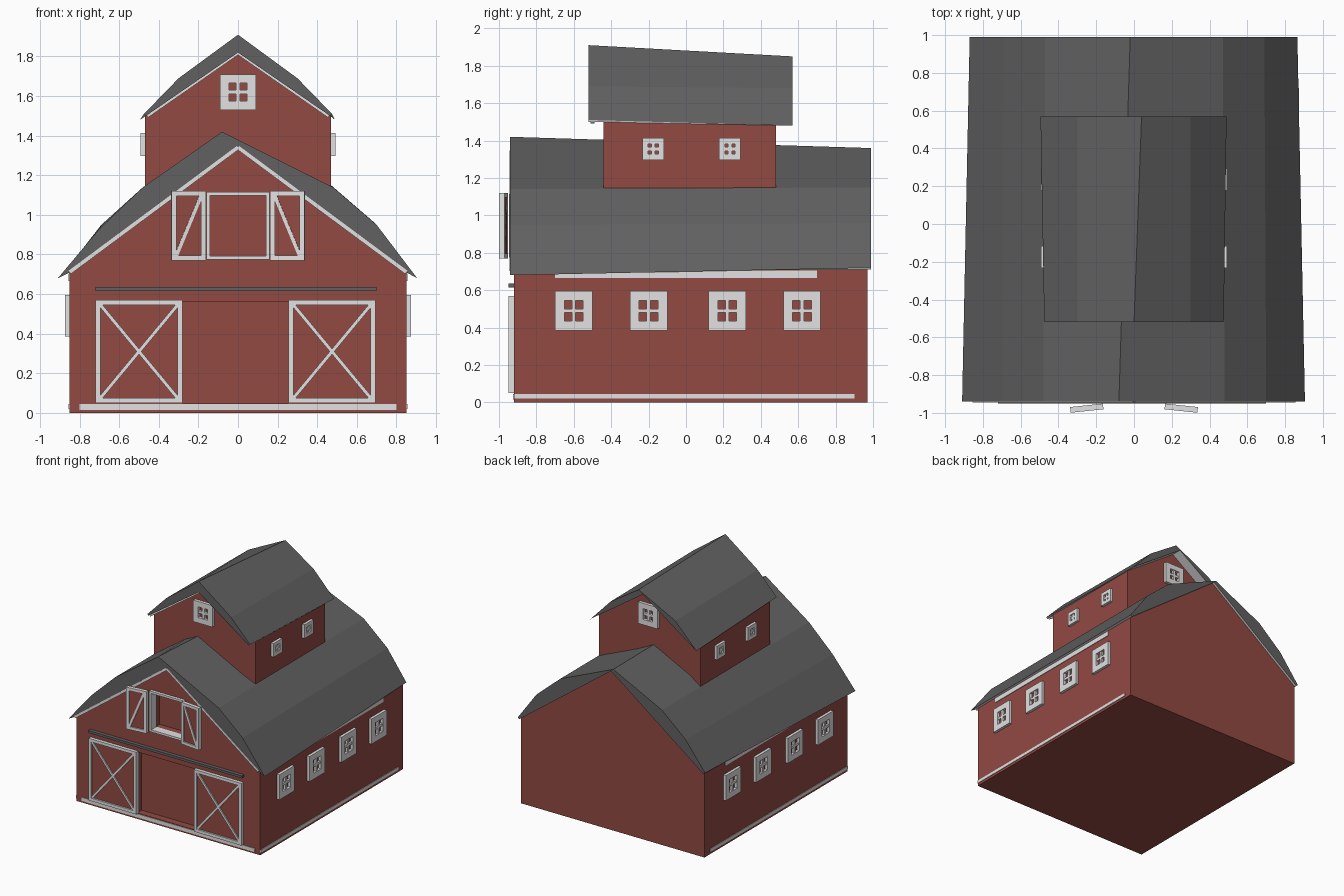
import bpy, bmesh
from math import radians, atan2, hypot
from mathutils import Matrix, Vector

cube = bpy.data.objects.get("Cube")
if cube:
    bpy.data.objects.remove(cube, do_unlink=True)


def material(name, rgb):
    m = bpy.data.materials.new(name)
    m.use_nodes = True
    m.diffuse_color = (*rgb, 1)
    bsdf = m.node_tree.nodes["Principled BSDF"]
    bsdf.inputs["Base Color"].default_value = (*rgb, 1)
    bsdf.inputs["Roughness"].default_value = 0.9
    return m


RED = material("barn red", (0.29, 0.068, 0.055))
GREY = material("roof grey", (0.12, 0.12, 0.12))
TRIM = material("pale trim", (0.76, 0.76, 0.76))


def finish(name, bm, *mats):
    bmesh.ops.recalc_face_normals(bm, faces=bm.faces)
    mesh = bpy.data.meshes.new(name)
    bm.to_mesh(mesh)
    bm.free()
    for m in mats:
        mesh.materials.append(m)
    ob = bpy.data.objects.new(name, mesh)
    bpy.context.scene.collection.objects.link(ob)
    return ob


def add_box(bm, centre, size, turn=0.0, slot=0):
    mat = (Matrix.Translation(centre) @ Matrix.Rotation(turn, 4, 'Y')
           @ Matrix.Diagonal((*size, 1)))
    made = bmesh.ops.create_cube(bm, size=1, matrix=mat)
    for f in {f for v in made["verts"] for f in v.link_faces}:
        f.material_index = slot


def box(name, low, high, mat):
    bm = bmesh.new()
    low, high = Vector(low), Vector(high)
    add_box(bm, (low + high) / 2, high - low)
    return finish(name, bm, mat)


def loft(name, front, back, y0, y1, *mats):
    """Solid between a front and a back outline of (x, z) points."""
    bm = bmesh.new()
    a = [bm.verts.new((x, y0, z)) for x, z in front]
    b = [bm.verts.new((x, y1, z)) for x, z in back]
    bm.faces.new(a)
    bm.faces.new(b[::-1])
    for i in range(len(a)):
        j = (i + 1) % len(a)
        bm.faces.new((a[i], b[i], b[j], a[j]))
    return finish(name, bm, *mats)


def house(name, w, base, eave, peak, y0, y1):
    pts = [(-w, base), (w, base), (w, eave), (0, peak), (-w, eave)]
    return loft(name, pts, pts, y0, y1, RED)


def roof(name, front, back, y0, y1, inner):
    """Bowed roof with pale soffits on its underside."""
    ob = loft(name, front + inner, back + inner, y0, y1, GREY, TRIM)
    for p in ob.data.polygons:
        if p.normal.z < -0.3:
            p.material_index = 1
    return ob


def panel(name, w, h, border, depth, place, braces="", backed=False):
    """Framed panel in its own xz plane, with braces and a red board."""
    bm = bmesh.new()
    for s in (-1, 1):
        add_box(bm, (s * (w - border) / 2, 0, 0), (border, depth, h))
        add_box(bm, (0, 0, s * (h - border) / 2), (w - 2 * border, depth, border))
    iw, ih = w - 2 * border, h - 2 * border
    angle = atan2(ih, iw)
    for b in braces:
        if b in "/\\":
            add_box(bm, (0, 0, 0), (hypot(iw, ih), depth * 0.8, 0.018),
                    -angle if b == "/" else angle)
        elif b == "+":
            add_box(bm, (0, 0, 0), (iw, depth * 0.7, 0.02))
            add_box(bm, (0, 0, 0), (0.02, depth * 0.7, ih))
    if backed:
        add_box(bm, (0, depth * 0.1, 0), (iw, depth * 0.5, ih), slot=1)
    ob = finish(name, bm, TRIM, RED)
    ob.matrix_world = place
    return ob


def at(x, y, z, turn=0):
    return Matrix.Translation((x, y, z)) @ Matrix.Rotation(radians(turn), 4, 'Z')


def cut(target, low, high):
    cutter = box("cutter", low, high, RED)
    cutter.hide_render = True
    mod = target.modifiers.new("opening", 'BOOLEAN')
    mod.operation, mod.solver, mod.object = 'DIFFERENCE', 'EXACT', cutter
    bpy.context.view_layer.objects.active = target
    bpy.ops.object.modifier_apply(modifier=mod.name)
    bpy.data.objects.remove(cutter, do_unlink=True)


# Main hall with a doorway and a hayloft opening
hall = house("main_hall", 0.85, 0, 0.71, 1.345, -0.92, 0.97)
cut(hall, (-0.29, -1, 0.05), (0.26, -0.86, 0.56))
cut(hall, (-0.15, -1, 0.79), (0.15, -0.82, 1.1))

# Main roof, with the ridge drifting towards the back
roof("main_roof",
     [(0.905, 0.68), (0.7, 0.95), (0.48, 1.14), (-0.08, 1.42),
      (-0.48, 1.14), (-0.7, 0.93), (-0.91, 0.68)],
     [(0.865, 0.72), (0.69, 0.96), (0.47, 1.15), (-0.02, 1.36),
      (-0.47, 1.14), (-0.69, 0.95), (-0.87, 0.72)],
     -0.94, 0.99, [(-0.85, 0.71), (0, 1.34), (0.85, 0.71)])

# Upper loft house and its roof
house("upper_house", 0.47, 1.12, 1.5, 1.825, -0.44, 0.48)
roof("upper_roof",
     [(0.475, 1.51), (0.3, 1.69), (0, 1.91), (-0.3, 1.69), (-0.475, 1.51)],
     [(0.49, 1.48), (0.3, 1.68), (0.04, 1.85), (-0.3, 1.68), (-0.495, 1.48)],
     -0.52, 0.57, [(-0.465, 1.5), (0, 1.82), (0.465, 1.5)])

# Pale verge boards under the front edges of both roofs
for label, w, eave, peak, y in (("main", 0.85, 0.71, 1.34, -0.935),
                                ("upper", 0.46, 1.5, 1.82, -0.5)):
    for side, s in (("left", 1), ("right", -1)):
        bm = bmesh.new()
        add_box(bm, (s * w / 2, y, (eave + peak) / 2),
                (hypot(w, peak - eave), 0.02, 0.02), s * atan2(peak - eave, w))
        finish(f"{label}_verge_{side}", bm, TRIM)

# Sliding barn doors and their track
for side, x in (("left", 0.475), ("right", -0.5)):
    panel(f"barn_door_{side}", 0.44, 0.52, 0.025, 0.04, at(x, -0.928, 0.31),
          "/\\", True)
box("door_track", (-0.72, -0.95, 0.615), (0.7, -0.91, 0.635), GREY)

# Hayloft frame and open shutters
panel("hayloft_frame", 0.32, 0.34, 0.018, 0.07, at(0, -0.91, 0.945))
for side, s, brace in (("left", 1, "\\"), ("right", -1, "/")):
    panel(f"hayloft_shutter_{side}", 0.175, 0.35, 0.025, 0.03,
          at(s * 0.25, -0.975, 0.945, -s * 6), brace, True)

# Side windows, foundation strips and eave boards
for side, s in (("left", 1), ("right", -1)):
    for i, y in enumerate((-0.6, -0.2, 0.22, 0.62), 1):
        panel(f"hall_window_{side}_{i}", 0.2, 0.21, 0.05, 0.04,
              at(s * 0.853, y, 0.49, s * 90), "+")
    for i, y in enumerate((-0.175, 0.235), 1):
        panel(f"upper_window_{side}_{i}", 0.115, 0.115, 0.03, 0.04,
              at(s * 0.472, y, 1.355, s * 90), "+")
    x0, x1 = sorted((s * 0.845, s * 0.855))
    box(f"foundation_{side}", (x0, -0.92, 0.02), (x1, 0.9, 0.045), TRIM)
    box(f"eave_board_{side}", (x0, -0.7, 0.665), (x1, 0.7, 0.705), TRIM)
box("foundation_front", (-0.8, -0.925, 0.015), (0.8, -0.915, 0.045), TRIM)

# Gable windows of the upper house
panel("upper_window_front", 0.18, 0.18, 0.045, 0.04, at(0, -0.445, 1.62), "+")
panel("upper_window_back", 0.18, 0.18, 0.045, 0.04, at(0, 0.485, 1.62, 180), "+")
